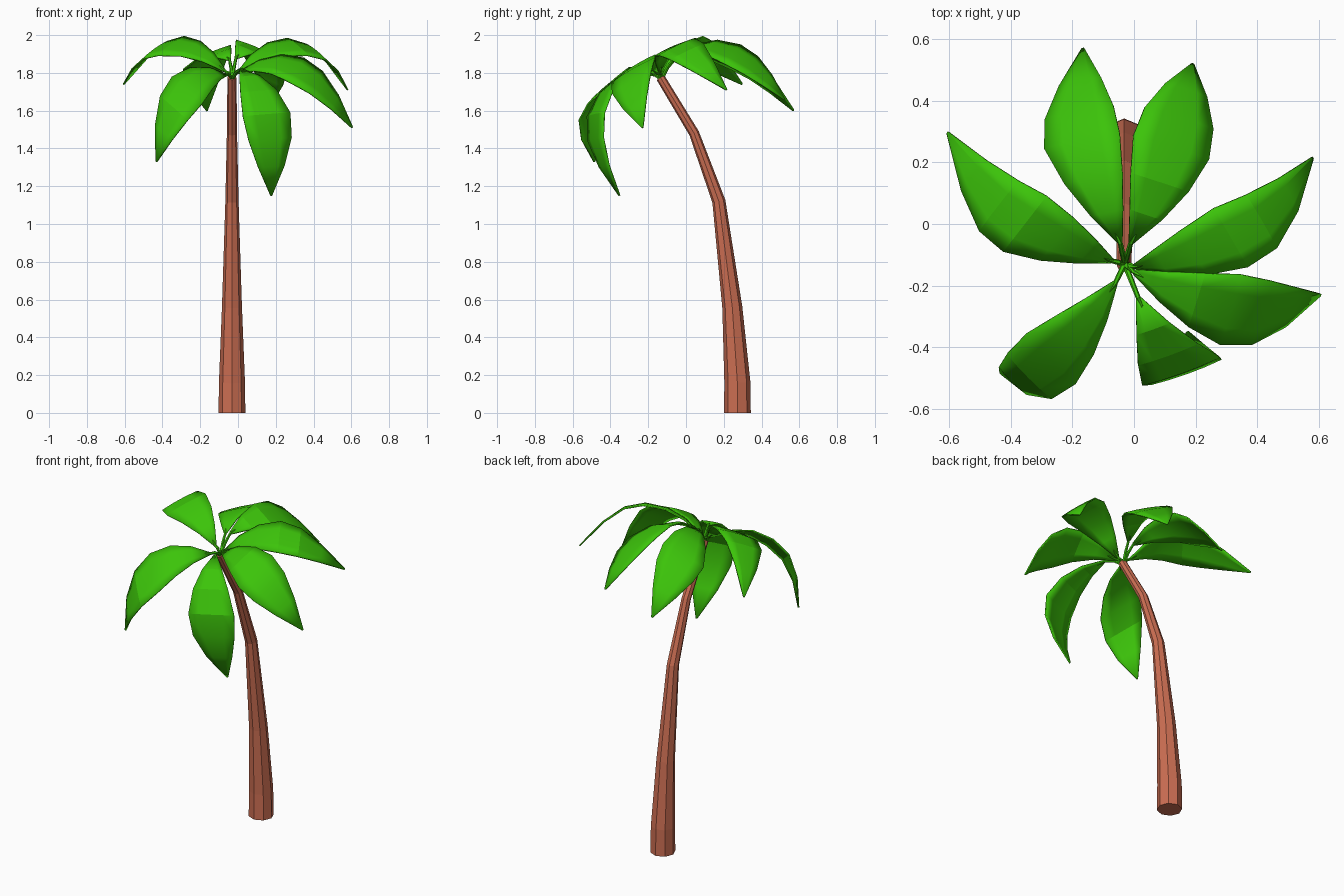
import bpy, bmesh, math
from mathutils import Vector as V

if "Cube" in bpy.data.objects:
    bpy.data.objects.remove(bpy.data.objects["Cube"])


def material(name, color):
    m = bpy.data.materials.new(name)
    m.diffuse_color = (*color, 1)
    m.use_nodes = True
    m.node_tree.nodes["Principled BSDF"].inputs["Base Color"].default_value = m.diffuse_color
    return m


GREEN = material("leaf_green", (0.045, 0.55, 0.003))
BROWN = material("bark_brown", (0.60, 0.155, 0.085))


def finish(bm, name, mat):
    bmesh.ops.recalc_face_normals(bm, faces=bm.faces)
    me = bpy.data.meshes.new(name)
    bm.to_mesh(me)
    bm.free()
    me.materials.append(mat)
    ob = bpy.data.objects.new(name, me)
    bpy.context.collection.objects.link(ob)
    return ob


def tube(name, path, radii, sides, mat):
    """Loft rings along a path, first ring flat when the path starts upright."""
    bm = bmesh.new()
    rings = []
    for i, p in enumerate(path):
        t = (path[min(i + 1, len(path) - 1)] - path[max(i - 1, 0)]).normalized()
        side = V((1, 0, 0)) if abs(t.x) < 0.6 else V((0, 1, 0))
        side = (side - t * side.dot(t)).normalized()
        up = t.cross(side)
        angles = [math.tau * k / sides for k in range(sides)]
        rings.append([bm.verts.new(p + radii[i] * (side * math.cos(a) + up * math.sin(a)))
                      for a in angles])
    for a, b in zip(rings, rings[1:]):
        for k in range(sides):
            n = (k + 1) % sides
            bm.faces.new((a[k], a[n], b[n], b[k]))
    bm.faces.new(rings[0][::-1])
    bm.faces.new(rings[-1])
    return finish(bm, name, mat)


def spline(pts, t):
    """Catmull-Rom point, t from 0 to len(pts) - 1."""
    i = min(int(t), len(pts) - 2)
    f = t - i
    b, c = pts[i], pts[i + 1]
    a = pts[i - 1] if i else b * 2 - c
    d = pts[i + 2] if i + 2 < len(pts) else c * 2 - b
    return 0.5 * (2 * b + (c - a) * f + (2 * a - 5 * b + 4 * c - d) * f ** 2
                  + (3 * b - a - 3 * c + d) * f ** 3)


WIDTHS = [V((w,)*3) for w in (0.06, 0.60, 1.0, 0.77, 0.03)]
CROWN = V((-0.03, -0.13, 1.765))
SEGMENTS = 6


def leaf(name, half, *pts):
    """Faceted blade along its midrib; half is the half-width vector."""
    pts = [V(p) for p in pts]
    half = V(half)
    bm = bmesh.new()
    rows, sign = [], 0
    for s in range(SEGMENTS + 1):
        t = 4 * s / SEGMENTS
        c = spline(pts, t)
        tan = spline(pts, min(t + 0.2, 4)) - spline(pts, max(t - 0.2, 0))
        w = half * spline(WIDTHS, t).x
        n = tan.cross(half).normalized()
        sign = sign or (1 if n.z > 0 else -1)
        rise = sign * 0.05 * w.length
        rows.append([bm.verts.new(c + w * u + n * rise * (0.5 - u * u))
                     for u in (-1, -0.5, 0, 0.5, 1)])
    for a, b in zip(rows, rows[1:]):
        for k in range(4):
            bm.faces.new((a[k], a[k + 1], b[k + 1], b[k]))
    ob = finish(bm, name, GREEN)
    mod = ob.modifiers.new("thickness", "SOLIDIFY")
    mod.thickness = 0.008
    mod.offset = 0
    bpy.ops.object.select_all(action='DESELECT')
    ob.select_set(True)
    bpy.context.view_layer.objects.active = ob
    bpy.ops.object.shade_smooth_by_angle(angle=math.radians(20))
    # Thin stalk from the crown into the blade
    mid = (CROWN + pts[0]) / 2 + V((0, 0, 0.012))
    tube(name + "_stalk", [CROWN, mid, pts[0], spline(pts, 0.3)],
         [0.010, 0.009, 0.008, 0.004], 6, GREEN)


# Trunk: tapering octagon leaning to the front
trunk = [(0.272, 0, 0.071), (0.272, 0.16, 0.069), (0.245, 0.56, 0.053),
         (0.174, 1.12, 0.035), (0.043, 1.48, 0.027), (-0.135, 1.775, 0.024)]
tube("trunk", [V((-0.032, y, z)) for y, z, r in trunk], [r for y, z, r in trunk],
     8, BROWN)

# Leaves: half-width vector, then midrib from stalk to tip
leaf("leaf_back_left", (0.122, 0.025, 0.05),
     (-0.045, -0.06, 1.87), (-0.11, 0.09, 1.915), (-0.17, 0.27, 1.87),
     (-0.178, 0.41, 1.775), (-0.165, 0.57, 1.60))
leaf("leaf_back_right", (0.122, -0.04, -0.05),
     (-0.01, -0.06, 1.88), (0.062, 0.08, 1.94), (0.122, 0.25, 1.90),
     (0.158, 0.39, 1.805), (0.19, 0.52, 1.66))
leaf("leaf_left", (0.07, 0.09, 0.05),
     (-0.07, -0.12, 1.81), (-0.20, -0.07, 1.91), (-0.355, 0.0, 1.945),
     (-0.48, 0.10, 1.895), (-0.605, 0.297, 1.74))
leaf("leaf_right", (-0.055, 0.095, 0.045),
     (0.0, -0.138, 1.80), (0.14, -0.11, 1.905), (0.315, -0.045, 1.94),
     (0.46, 0.045, 1.88), (0.58, 0.215, 1.71))
leaf("leaf_front_right", (0.035, 0.113, 0.065),
     (0.0, -0.155, 1.80), (0.15, -0.227, 1.85), (0.315, -0.28, 1.815),
     (0.465, -0.285, 1.705), (0.605, -0.23, 1.51))
leaf("leaf_front", (0.125, 0.045, 0.01),
     (0.014, -0.24, 1.82), (0.085, -0.385, 1.75), (0.152, -0.48, 1.58),
     (0.175, -0.465, 1.38), (0.175, -0.352, 1.15))
leaf("leaf_front_left", (-0.08, 0.08, 0.07),
     (-0.06, -0.19, 1.79), (-0.155, -0.32, 1.795), (-0.27, -0.44, 1.71),
     (-0.37, -0.51, 1.555), (-0.432, -0.485, 1.33))
